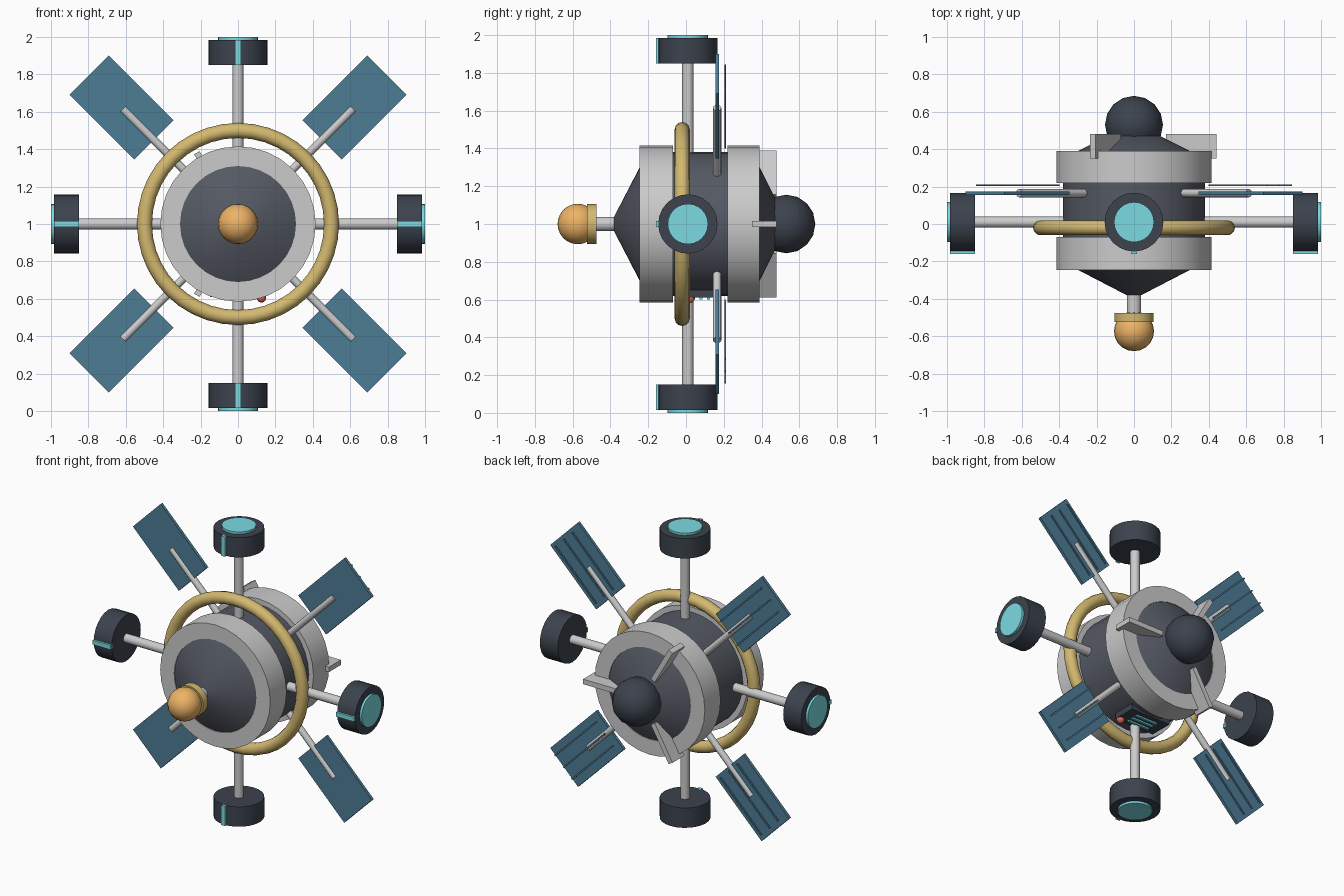
import bpy, math
from mathutils import Matrix, Vector

if "Cube" in bpy.data.objects:
    bpy.data.objects.remove(bpy.data.objects["Cube"])


def material(name, r, g, b):
    m = bpy.data.materials.new(name)
    m.diffuse_color = (r, g, b, 1)
    m.use_nodes = True
    m.node_tree.nodes["Principled BSDF"].inputs["Base Color"].default_value = m.diffuse_color
    return m


DARK = material("dark_hull", 0.09, 0.10, 0.125)
POD = material("dark_pod", 0.045, 0.055, 0.075)
GOLD = material("gold", 0.65, 0.48, 0.16)
ORANGE = material("orange", 0.85, 0.45, 0.13)
CYAN = material("cyan", 0.2, 0.7, 0.76)
BLUE = material("panel_blue", 0.075, 0.20, 0.30)
RED = material("red", 0.8, 0.12, 0.1)
CENTRE = Matrix.Translation((0, 0, 1))
ALONG_Y = Matrix.Rotation(-math.pi / 2, 4, 'X')   # local z -> +y


def finish(name, mat, matrix, smooth=True):
    o = bpy.context.object
    o.name = name
    o.matrix_world = matrix @ o.matrix_world
    if smooth:
        bpy.ops.object.shade_smooth_by_angle(angle=math.radians(35))
    if mat:
        o.data.materials.append(mat)
    return o


def lathe(name, profile, mat=None, segments=32, closed=False):
    """Spin (radius, y) points around the main y axis."""
    n = len(profile)
    verts = []
    for i in range(segments):
        a = 2 * math.pi * i / segments
        verts += [(r * math.cos(a), y, 1 + r * math.sin(a)) for r, y in profile]
    faces = []
    for i in range(segments):
        j = (i + 1) % segments
        for k in range(n if closed else n - 1):
            m = (k + 1) % n
            faces.append((i * n + k, i * n + m, j * n + m, j * n + k))
    if not closed:
        faces.append([i * n for i in range(segments)])
        faces.append([i * n + n - 1 for i in reversed(range(segments))])
    me = bpy.data.meshes.new(name)
    me.from_pydata(verts, [], faces)
    o = bpy.data.objects.new(name, me)
    bpy.context.collection.objects.link(o)
    bpy.context.view_layer.objects.active = o
    bpy.ops.object.select_all(action='DESELECT')
    o.select_set(True)
    bpy.ops.object.mode_set(mode='EDIT')
    bpy.ops.mesh.select_all(action='SELECT')
    bpy.ops.mesh.normals_make_consistent(inside=False)
    bpy.ops.object.mode_set(mode='OBJECT')
    return finish(name, mat, Matrix())


def rod(name, r, a, b, mat=None, matrix=CENTRE, segments=24, y=0):
    """Cylinder along local z from a to b."""
    bpy.ops.mesh.primitive_cylinder_add(radius=r, depth=b - a, vertices=segments,
                                        location=(0, y, (a + b) / 2))
    bpy.context.view_layer.update()
    return finish(name, mat, matrix)


def box(name, lo, hi, mat=None, matrix=CENTRE):
    lo, hi = Vector(lo), Vector(hi)
    bpy.ops.mesh.primitive_cube_add(size=1, location=(lo + hi) / 2)
    bpy.context.object.scale = hi - lo
    bpy.context.view_layer.update()
    return finish(name, mat, matrix, False)


def ball(name, r, loc, mat, segments=16, rings=8):
    bpy.ops.mesh.primitive_uv_sphere_add(radius=r, segments=segments, ring_count=rings, location=loc)
    bpy.context.view_layer.update()
    return finish(name, mat, Matrix())


# Main hull with cone ends and two collars
lathe("hull", [(0.04, -0.38), (0.31, -0.24), (0.38, -0.2), (0.38, 0.35),
               (0.31, 0.385), (0.12, 0.48)], DARK)
for name, y0, y1 in (("front_collar", -0.245, -0.07), ("rear_collar", 0.22, 0.39)):
    lathe(name, [(0.31, y0), (0.415, y0), (0.415, y1), (0.31, y1)], closed=True)

# Gold hoop around the hull
bpy.ops.mesh.primitive_torus_add(major_radius=0.5, minor_radius=0.04, major_segments=40, minor_segments=12)
finish("gold_hoop", GOLD, Matrix.Translation((0, -0.02, 1)) @ ALONG_Y)

# Nose probe and tail ball
rod("nose_rod", 0.038, -0.5, -0.35, None, CENTRE @ ALONG_Y)
rod("nose_collar", 0.105, -0.525, -0.475, GOLD, CENTRE @ ALONG_Y)
ball("nose_ball", 0.107, (0, -0.573, 1), ORANGE, 20, 12)
ball("tail_ball", 0.155, (0, 0.53, 1), POD)

# Four straight arms carrying pods
for i in range(4):
    m = CENTRE @ Matrix.Rotation(i * math.pi / 2, 4, 'Y')
    rod("arm", 0.03, 0.35, 0.87, None, m, 16, 0.01)
    rod("pod", 0.157, 0.85, 0.985, POD, m, 24, 0.01)
    rod("pod_lens", 0.107, 0.975, 1.0, CYAN, m, 24, 0.01)
    box("pod_light_strip", (-0.015, -0.16, 0.85), (0.015, -0.135, 0.985), CYAN, m)

# Four diagonal struts with solar panels
for i in range(4):
    m = CENTRE @ Matrix.Rotation((i + 0.5) * math.pi / 2, 4, 'Y')
    rod("panel_strut", 0.022, 0.35, 0.87, None, m, 12, 0.165)
    box("solar_panel", (-0.148, 0.155, 0.637), (0.148, 0.175, 1.126), BLUE, m)
    for x in (-0.09, 0, 0.09):
        box("panel_rib", (x - 0.005, 0.203, 0.66), (x + 0.005, 0.212, 1.1), BLUE, m)

# Three fins on the tail cone
for i in range(3):
    m = CENTRE @ Matrix.Rotation(math.pi / 2 + i * 2 * math.pi / 3, 4, 'Y')
    box("tail_fin", (-0.017, 0.35, 0.17), (0.017, 0.48, 0.44), None, m)

# Control plate under the hull
box("control_plate", (-0.15, 0.0, -0.39), (0.15, 0.16, -0.35), POD)
for y in (0.04, 0.08, 0.12):
    box("control_bar", (-0.08, y - 0.008, -0.4), (0.08, y + 0.008, -0.385), CYAN)
ball("control_lamp", 0.025, (0.125, 0.02, 0.605), RED, 12, 8)
